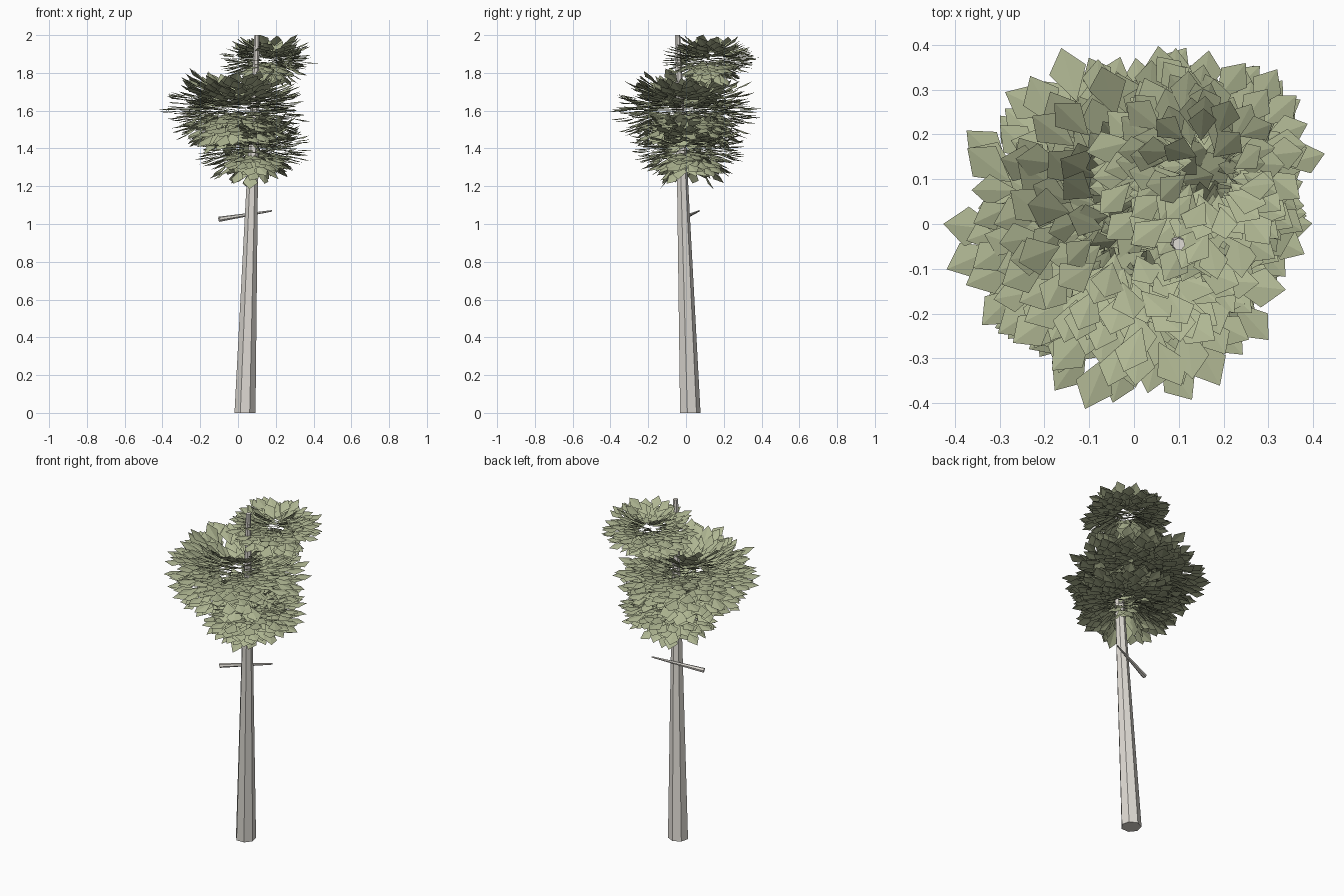
import bpy, bmesh, math, random
from mathutils import Vector

random.seed(7)
cube = bpy.data.objects.get("Cube")
if cube:
    bpy.data.objects.remove(cube, do_unlink=True)


def make_material(name, colour):
    mat = bpy.data.materials.new(name)
    mat.use_nodes = True
    mat.diffuse_color = (*colour, 1)
    bsdf = mat.node_tree.nodes["Principled BSDF"]
    bsdf.inputs["Base Color"].default_value = (*colour, 1)
    bsdf.inputs["Roughness"].default_value = 0.9
    return mat


bark = make_material("pale grey bark", (0.74, 0.71, 0.66))
green = make_material("sage green leaf", (0.43, 0.47, 0.29))


def finish(name, bm, mat):
    mesh = bpy.data.meshes.new(name)
    bm.to_mesh(mesh)
    bm.free()
    mesh.materials.append(mat)
    obj = bpy.data.objects.new(name, mesh)
    bpy.context.collection.objects.link(obj)


def tapered_limb(name, start, end, r0, r1, sides, level=False):
    """Straight faceted limb; level keeps both end caps horizontal."""
    start, end = Vector(start), Vector(end)
    axis = Vector((0, 0, 1)) if level else (end - start).normalized()
    turn = axis.to_track_quat("Z", "Y")
    bm = bmesh.new()
    rings = []
    for centre, r in ((start, r0), (end, r1)):
        ring = []
        for i in range(sides):
            a = math.tau * (i + 0.25) / sides
            ring.append(bm.verts.new(centre + turn @ Vector((r * math.cos(a), r * math.sin(a), 0))))
        rings.append(ring)
    low, high = rings
    for i in range(sides):
        j = (i + 1) % sides
        bm.faces.new((low[i], low[j], high[j], high[i]))
    bm.faces.new(low[::-1])
    bm.faces.new(high)
    finish(name, bm, bark)


def add_leaf(bm, base, heading, pitch, yaw, size):
    """Pointed leaf folded along its midrib, swung by yaw within its own plane."""
    out = Vector((math.cos(heading), math.sin(heading), 0))
    across = Vector((-out.y, out.x, 0))
    radial = out * math.cos(pitch) + Vector((0, 0, math.sin(pitch)))
    normal = radial.cross(across)
    along = radial * math.cos(yaw) + across * math.sin(yaw)
    side = normal.cross(along)
    root = bm.verts.new(base)
    tip = bm.verts.new(base + along * size)
    wings = [bm.verts.new(base + (along * 0.6 + side * s * 0.34 - normal * 0.05) * size)
             for s in (1, -1)]
    bm.faces.new((root, tip, wings[0]))
    bm.faces.new((root, wings[1], tip))


def leaf_cluster(name, centre, radius, height, count, size):
    """Leaves fill a flattened ball, their planes all passing through its middle."""
    bm = bmesh.new()
    golden = math.pi * (3 - math.sqrt(5))
    for i in range(count):
        lat = math.asin(0.9 - 1.85 * (i + 0.5) / count)
        lon = i * golden + random.uniform(-0.15, 0.15)
        flat, rise = radius * math.cos(lat), height * math.sin(lat)
        spoke = Vector((flat * math.cos(lon), flat * math.sin(lon), rise))
        base = Vector(centre) + spoke * random.uniform(0.35, 1.05)
        pitch = math.atan2(rise, flat) + random.uniform(-0.04, 0.04)
        add_leaf(bm, base, lon, pitch, random.uniform(-0.6, 0.6), size * random.uniform(0.85, 1.1))
    finish(name, bm, green)


# Leaning trunk and the bare side branch
tapered_limb("trunk", (0.037, 0.02, 0), (0.1, -0.045, 2), 0.057, 0.014, 7, level=True)
tapered_limb("side_branch", (-0.1, -0.03, 1.025), (0.18, 0.07, 1.07), 0.014, 0.004, 6)

# Three overlapping crowns of leaves
leaf_cluster("lower_crown", (0.075, 0.015, 1.405), 0.215, 0.135, 400, 0.11)
leaf_cluster("middle_crown", (-0.01, 0, 1.605), 0.29, 0.165, 640, 0.12)
leaf_cluster("upper_crown", (0.16, 0.125, 1.87), 0.17, 0.085, 320, 0.1)
